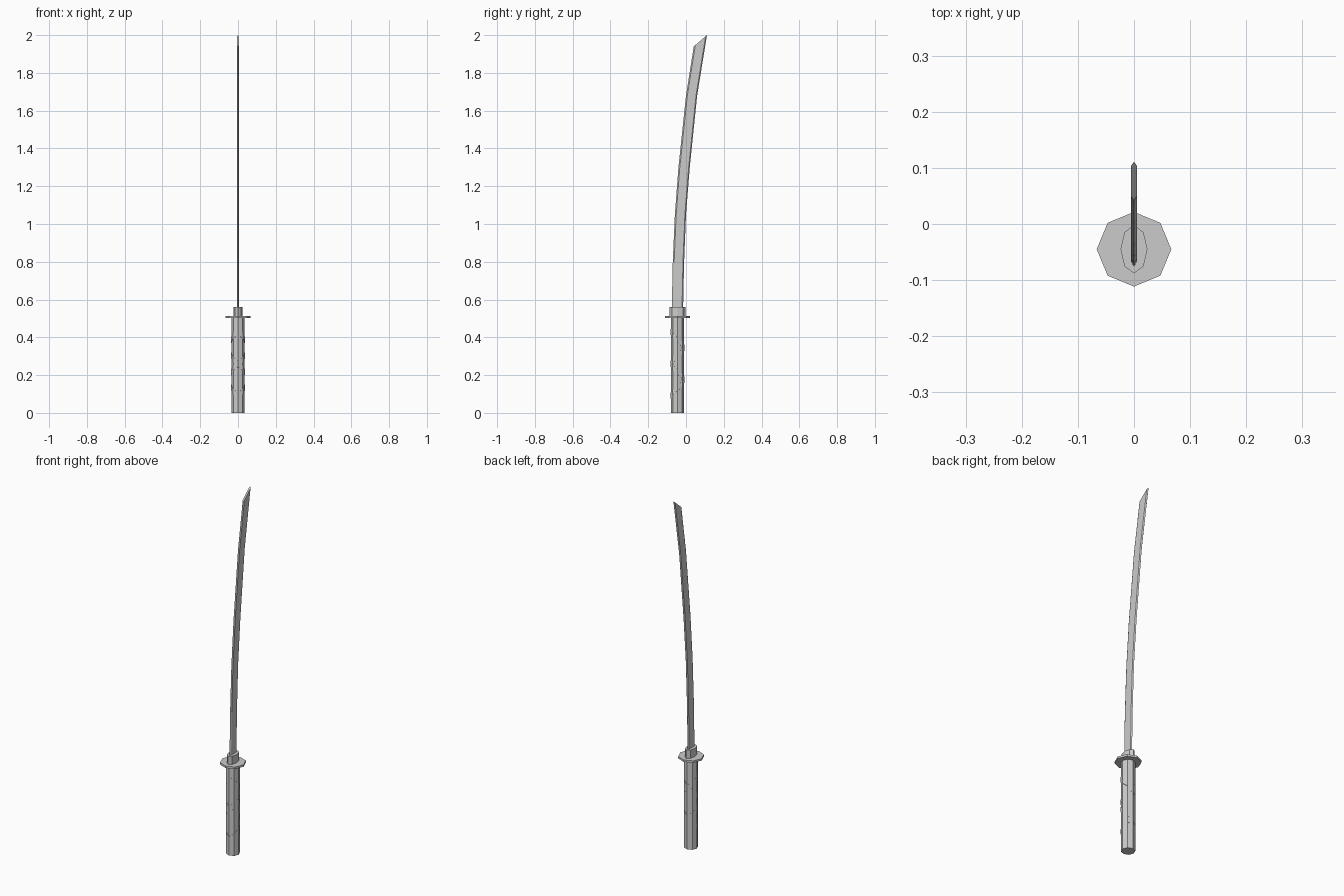
import bpy, bmesh, math

if "Cube" in bpy.data.objects:
    bpy.data.objects.remove(bpy.data.objects["Cube"])

CY = -0.045  # y of the handle axis


def mesh_object(name, verts, faces):
    mesh = bpy.data.meshes.new(name)
    mesh.from_pydata(verts, [], faces)
    bm = bmesh.new()
    bm.from_mesh(mesh)
    bmesh.ops.recalc_face_normals(bm, faces=bm.faces)
    bm.to_mesh(mesh)
    bm.free()
    obj = bpy.data.objects.new(name, mesh)
    bpy.context.collection.objects.link(obj)
    return obj


def octagon_prism(name, rx, ry, z0, z1):
    bpy.ops.mesh.primitive_cylinder_add(vertices=8, radius=1, depth=1,
                                        location=(0, CY, (z0 + z1) / 2))
    obj = bpy.context.object
    obj.name = name
    obj.scale = (rx, ry, z1 - z0)
    return obj


# handle, guard and blade collar
octagon_prism("handle", 0.0355, 0.0355, 0.0, 0.507)
octagon_prism("guard", 0.0665, 0.0665, 0.503, 0.514)
octagon_prism("blade_collar", 0.024, 0.043, 0.51, 0.56)


# crossed handle wrap: two flat ribbons wound in opposite directions
def ribbon(name, direction, z0=0.09, pitch=0.17, width=0.03, turns=2, radius=0.0362):
    verts, faces = [], []
    for k in range(8 * turns + 1):
        a = -math.pi / 2 + direction * k * math.pi / 4
        x, y, z = radius * math.cos(a), CY + radius * math.sin(a), z0 + pitch * k / 8
        verts += [(x, y, z - width / 2), (x, y, z + width / 2)]
        if k:
            n = 2 * k
            faces.append((n - 2, n, n + 1, n - 1))
    obj = mesh_object(name, verts, faces)
    mod = obj.modifiers.new("thickness", 'SOLIDIFY')
    mod.thickness = 0.001
    mod.offset = 0


ribbon("wrap_right", 1)
ribbon("wrap_left", -1)

# curved blade: (z at edge, y at edge, z at spine, y at spine)
stations = [(0.52, -0.076, 0.52, -0.016), (0.80, -0.070, 0.80, -0.010),
            (1.05, -0.059, 1.05, 0.000), (1.30, -0.040, 1.30, 0.020),
            (1.68, 0.000, 1.68, 0.059), (1.94, 0.041, 2.00, 0.111)]
# hexagonal section: (half thickness, fraction from edge to spine)
section = [(0, 0), (0.005, 0.12), (0.005, 0.9), (0, 1), (-0.005, 0.9), (-0.005, 0.12)]
verts = [(x, y0 + (y1 - y0) * t, z0 + (z1 - z0) * t)
         for z0, y0, z1, y1 in stations for x, t in section]
n = len(section)
faces = [tuple(range(n)), tuple(range(len(verts) - n, len(verts)))]
for s in range(len(stations) - 1):
    for i in range(n):
        j = (i + 1) % n
        faces.append((s * n + i, s * n + j, (s + 1) * n + j, (s + 1) * n + i))
mesh_object("blade", verts, faces)
